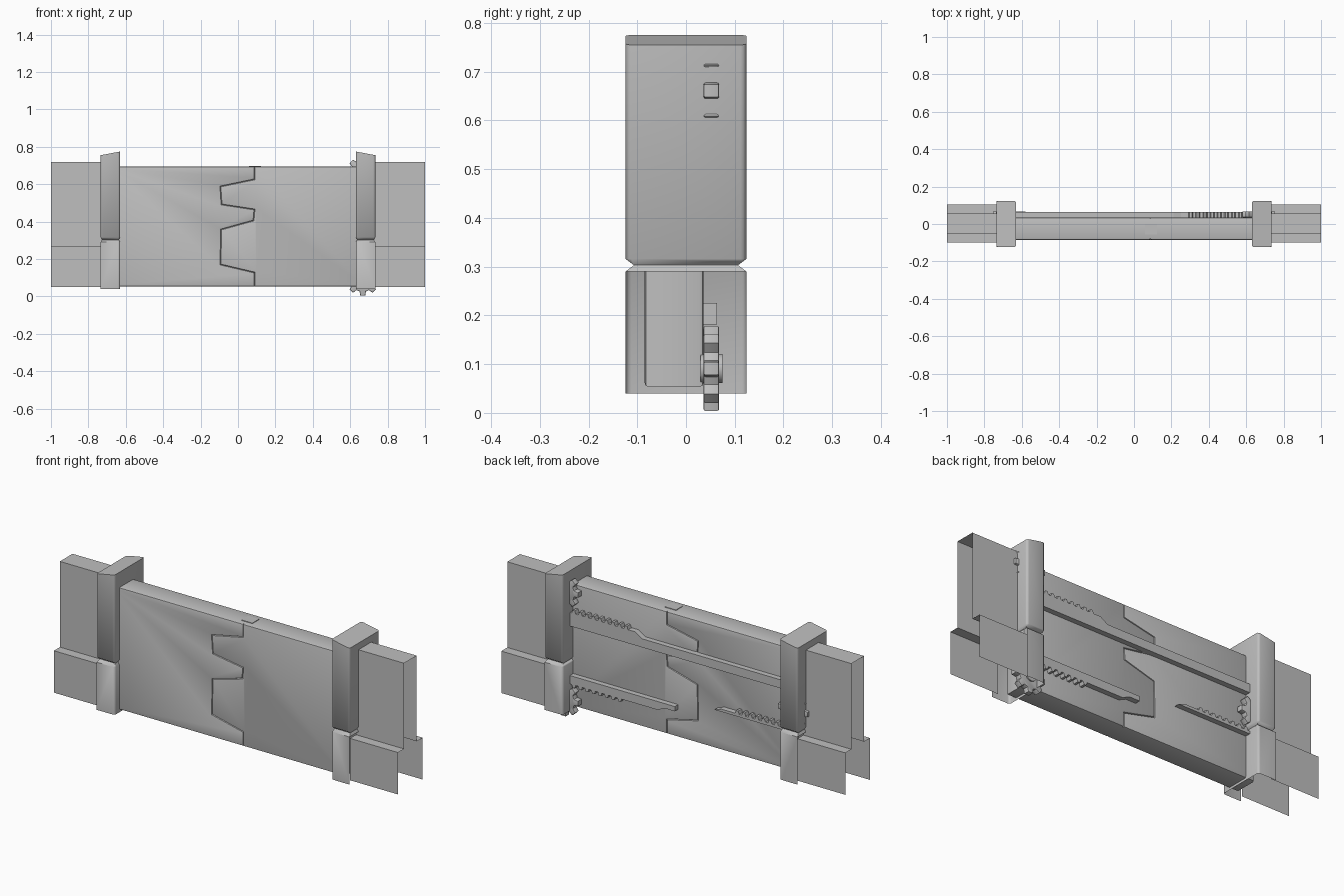
import bpy, bmesh, math

if "Cube" in bpy.data.objects:
    bpy.data.objects.remove(bpy.data.objects["Cube"])

mat = bpy.data.materials.new("steel_grey")
mat.diffuse_color = (0.52, 0.52, 0.52, 1)
mat.use_nodes = True
mat.node_tree.nodes["Principled BSDF"].inputs["Base Color"].default_value = mat.diffuse_color


def finish(name, bm, angle=None, orient=True):
    if orient:
        bmesh.ops.recalc_face_normals(bm, faces=bm.faces)
    me = bpy.data.meshes.new(name)
    bm.to_mesh(me)
    bm.free()
    ob = bpy.data.objects.new(name, me)
    bpy.context.collection.objects.link(ob)
    me.materials.append(mat)
    if angle:
        bpy.ops.object.select_all(action='DESELECT')
        ob.select_set(True)
        bpy.context.view_layer.objects.active = ob
        bpy.ops.object.shade_smooth_by_angle(angle=math.radians(angle))
    return ob


def plate(name, pts, y0, y1, bevel=0.0, angle=None):
    """Outline in x, z made solid between two depths, with chamfered rims."""
    bm = bmesh.new()
    f = bm.faces.new([bm.verts.new((x, y0, z)) for x, z in pts])
    ext = bmesh.ops.extrude_face_region(bm, geom=[f])
    for v in ext['geom']:
        if isinstance(v, bmesh.types.BMVert):
            v.co.y = y1
    if bevel:
        rims = [e for e in bm.edges if abs(e.verts[0].co.y - e.verts[1].co.y) < 1e-5]
        bmesh.ops.bevel(bm, geom=rims, offset=bevel, segments=2, profile=0.5, affect='EDGES')
    return finish(name, bm, angle)


# Side walls: open stepped sheets
wall = [(-0.10, 0.05), (-0.10, 0.27), (-0.05, 0.27), (-0.05, 0.72),
        (0.055, 0.72), (0.055, 0.27), (0.105, 0.27), (0.105, 0.05)]
# Pillars: stacked rings (z outer, z inner, half depth, inset in x)
rings = [(0.04, 0.04, 0.124, 0), (0.29, 0.29, 0.124, 0), (0.303, 0.303, 0.107, 0.008),
         (0.316, 0.316, 0.124, 0), (0.755, 0.775, 0.124, 0)]
for s, side in ((-1, "left"), (1, "right")):
    bm = bmesh.new()
    a = [bm.verts.new((s * 0.72, y, z)) for y, z in wall]
    b = [bm.verts.new((s * 1.0, y, z)) for y, z in wall]
    for i in range(len(wall) - 1):
        q = (a[i], a[i + 1], b[i + 1], b[i])
        bm.faces.new(q if s < 0 else q[::-1])
    finish("wall_" + side, bm, orient=False)

    bm = bmesh.new()
    prev = None
    for k, (zo, zi, d, n) in enumerate(rings):
        xo, xi = s * (0.735 - n), s * (0.63 + n)
        ring = [bm.verts.new(c) for c in
                ((xo, -d, zo), (xi, -d, zi), (xi, d, zi), (xo, d, zo))]
        if prev:
            for i in range(4):
                if k == 1 and i == 3:      # open outer side for the gear
                    continue
                j = (i + 1) % 4
                bm.faces.new((prev[i], prev[j], ring[j], ring[i]))
        prev = ring
    bm.faces.new(prev)
    # rounded vertical corners
    corners = [e for e in bm.edges if len(e.link_faces) == 2
               and abs(e.verts[0].co.z - e.verts[1].co.z) > 0.2]
    bmesh.ops.bevel(bm, geom=corners, offset=0.012, segments=3, profile=0.5, affect='EDGES')
    finish("pillar_" + side, bm, 50)

# Interlocking door halves
seam = [(0.088, 0.695), (0.088, 0.626), (-0.094, 0.588), (-0.088, 0.492), (0.088, 0.465),
        (0.083, 0.406), (-0.09, 0.358), (-0.094, 0.171), (0.088, 0.128), (0.088, 0.053)]
plate("door_left", [(-0.68, 0.695)] + seam + [(-0.68, 0.053)], -0.085, 0.036, 0.009, 40)
plate("door_right", [(0.68, 0.695)] + seam + [(0.68, 0.053)], -0.085, 0.036, 0.009, 40)


# Toothed rack arms on the back; s picks the end with the teeth, up the toothed edge
def rack(name, s, z_tooth, z_bar, z_far, end, step, count):
    pitch, tip = 0.038, z_tooth
    root = z_tooth + (0.016 if z_bar > z_tooth else -0.016)
    pts = [(s * 0.66, root)]
    for i in range(count):
        x = 0.62 - i * pitch
        pts += [(s * x, root), (s * (x - 0.006), tip),
                (s * (x - 0.018), tip), (s * (x - 0.024), root)]
    x = 0.62 - count * pitch
    pts += [(s * x, root), (s * step, root), (s * (step - 0.04), z_far),
            (s * end, z_far), (s * end, z_bar), (s * 0.66, z_bar)]
    plate(name, pts, 0.034, 0.064)


rack("upper_rack", 1, 0.572, 0.485, 0.53, -0.64, 0.25, 9)
rack("lower_rack", 1, 0.165, 0.225, 0.20, 0.02, 0.12, 8)
rack("middle_rack", -1, 0.300, 0.215, 0.27, 0.64, 0.25, 8)


# Gears with eight teeth and a hub
def gear(name, cx, cz):
    pts = []
    for i in range(8):
        for da, r in ((-0.26, 0.066), (-0.15, 0.088), (0.15, 0.088), (0.26, 0.066)):
            t = i * math.pi / 4 + da
            pts.append((cx + r * math.cos(t), cz + r * math.sin(t)))
    plate(name, pts, 0.036, 0.068, 0.004, 30)
    hub = [(cx + 0.03 * math.cos(i * math.pi / 8), cz + 0.03 * math.sin(i * math.pi / 8))
           for i in range(16)]
    plate(name + "_hub", hub, 0.03, 0.075, 0, 30)


gear("gear_upper_right", 0.667, 0.661)
gear("gear_lower_right", 0.667, 0.091)
gear("gear_left", -0.667, 0.39)

# Small lock block at the top of the seam
plate("lock_block", [(0.058, 0.67), (0.122, 0.67), (0.122, 0.698), (0.058, 0.698)], -0.055, 0.0)
